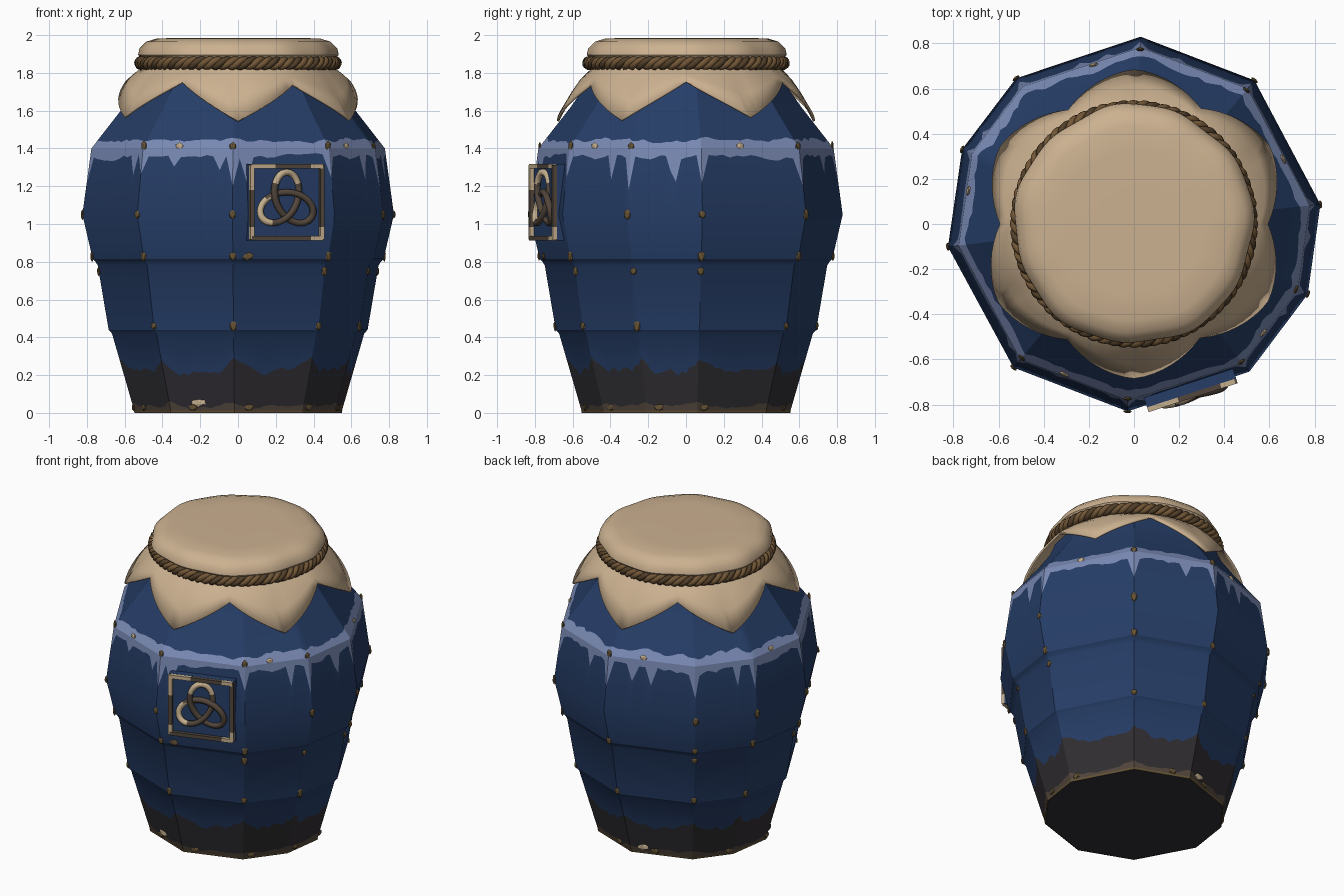
import bpy, bmesh, math, random
from mathutils import Vector, Matrix

random.seed(4)
if "Cube" in bpy.data.objects:
    bpy.data.objects.remove(bpy.data.objects["Cube"])


def material(name, *rgb):
    m = bpy.data.materials.new(name)
    m.use_nodes = True
    m.diffuse_color = (*rgb, 1)
    m.node_tree.nodes["Principled BSDF"].inputs["Base Color"].default_value = (*rgb, 1)
    return m


BLUE = material("blue_glaze", 0.019, 0.047, 0.135)
PALE = material("pale_blue_glaze", 0.19, 0.25, 0.45)
DARK = material("dark_clay", 0.030, 0.027, 0.032)
WORN = material("worn_brown", 0.085, 0.062, 0.045)
RUST = material("rust_brown", 0.13, 0.085, 0.035)
TAN = material("tan_wear", 0.56, 0.43, 0.27)
CLOTH = material("cloth", 0.60, 0.44, 0.28)
ROPE = material("rope_brown", 0.17, 0.095, 0.038)
ROPE_DARK = material("rope_dark", 0.085, 0.05, 0.022)


def add_object(name, bm, mats, angle=None):
    mesh = bpy.data.meshes.new(name)
    bmesh.ops.recalc_face_normals(bm, faces=bm.faces)
    bm.to_mesh(mesh)
    bm.free()
    for m in mats:
        mesh.materials.append(m)
    ob = bpy.data.objects.new(name, mesh)
    bpy.context.collection.objects.link(ob)
    if angle:
        bpy.ops.object.select_all(action="DESELECT")
        ob.select_set(True)
        bpy.context.view_layer.objects.active = ob
        bpy.ops.object.shade_smooth_by_angle(angle=math.radians(angle))
    return ob


def loft(bm, rings, mats):
    """Bridge closed rings of points; mats holds one material index per band."""
    loops = [[bm.verts.new(p) for p in ring] for ring in rings]
    n = len(loops[0])
    for low, high, mat in zip(loops, loops[1:], mats):
        for i in range(n):
            j = (i + 1) % n
            bm.faces.new((low[i], low[j], high[j], high[i])).material_index = mat
    return loops


def tube(name, paths, radius, mats, resolution=1):
    """Closed round tubes along point paths, turned into one mesh."""
    curve = bpy.data.curves.new(name, "CURVE")
    curve.dimensions = "3D"
    curve.bevel_depth = radius
    curve.bevel_resolution = resolution
    for path in paths:
        s = curve.splines.new("POLY")
        s.points.add(len(path) - 1)
        for p, co in zip(s.points, path):
            p.co = (*co, 1)
        s.use_cyclic_u = True
    temp = bpy.data.objects.new(name + "_path", curve)
    bpy.context.collection.objects.link(temp)
    bpy.context.view_layer.update()
    mesh = bpy.data.meshes.new_from_object(temp.evaluated_get(bpy.context.evaluated_depsgraph_get()))
    bpy.data.objects.remove(temp)
    mesh.materials.clear()
    for m in mats:
        mesh.materials.append(m)
    ob = bpy.data.objects.new(name, mesh)
    bpy.context.collection.objects.link(ob)
    return ob


# Jar outline: uneven ten-sided plan and side profile (height, radius)
CORNERS = [-92, -52, -22, 6, 50, 88, 129, 156.5, 187, 230]
PROFILE = [(0, .55), (.42, .672), (.44, .69), (.78, .748), (.8, .76), (.815, .775),
           (1.05, .83), (1.4, .782), (1.62, .61), (1.72, .54), (1.88, .47)]
STEPS = 14


def radius_at(z):
    for (z0, r0), (z1, r1) in zip(PROFILE, PROFILE[1:]):
        if z <= z1:
            return r0 + (r1 - r0) * (z - z0) / (z1 - z0)
    return PROFILE[-1][1]


def direction(deg):
    a = math.radians(deg)
    return Vector((math.cos(a), math.sin(a), 0))


def on_jar(side, t, z):
    a, b = direction(CORNERS[side % 10]), direction(CORNERS[(side + 1) % 10])
    p = a.lerp(b, t) * radius_at(z)
    p.z = z
    return p


columns = [(s, k / STEPS) for s in range(10) for k in range(STEPS)]


def ragged(base, noise, corner=0, drip=0):
    """Uneven heights round the jar, with peaks or drips at the corners."""
    out, walk = [], 0
    for s, t in columns:
        walk = .6 * walk + random.uniform(-noise, noise)
        near = max(0, 1 - 4 * min(t, 1 - t))
        z = base + walk + corner * near
        if drip and t == 0:
            z -= drip * random.uniform(.6, 1)
        elif drip and random.random() < .09:
            z -= drip * random.uniform(.3, .7)
        out.append(z)
    return out


# Jar body: bands of colour follow ragged rings
flat = lambda z: [z] * len(columns)
heights = [flat(0), ragged(.035, .008, .02), ragged(.215, .018, .06)]
heights += [flat(z) for z, _ in PROFILE[1:7]]
heights += [ragged(1.355, .012, 0, .17), flat(1.4), ragged(1.445, .012)]
heights += [flat(z) for z, _ in PROFILE[8:]]
rings = [[on_jar(s, t, z) for (s, t), z in zip(columns, row)] for row in heights]
bands = [3, 2] + [0] * 7 + [1, 1] + [0] * 3
bm = bmesh.new()
loops = loft(bm, rings, bands)
bm.faces.new(loops[0]).material_index = 2
bm.faces.new(loops[-1])
add_object("jar_body", bm, [BLUE, PALE, DARK, WORN], 26)

# Rust line round the foot
bm = bmesh.new()
loft(bm, [[on_jar(s, t, z) * 1.004 for s, t in columns] for z in (0, .012)], [0])
add_object("foot_rust", bm, [RUST])


# Chips in the glaze, mostly along the corners
def chip(bm, side, t, z, w, h, mat):
    p = on_jar(side, t, z)
    out = Vector((p.x, p.y, 0)).normalized()
    turn = Matrix.Rotation(math.atan2(out.y, out.x), 4, "Z")
    m = Matrix.Translation(p) @ turn @ Matrix.Diagonal((.009, w, h, 1))
    new = bmesh.ops.create_icosphere(bm, subdivisions=1, radius=1, matrix=m)
    for f in {f for v in new["verts"] for f in v.link_faces}:
        f.material_index = mat


bm = bmesh.new()
for side in range(10):
    for z in (.46, .75, .83, 1.05, 1.41):
        if random.random() < .75:
            chip(bm, side, 0, z, .02, random.uniform(.02, .035), 0)
    if side % 2:
        chip(bm, side, .4, 1.41, .025, .022, 1)
    chip(bm, side, random.random(), .03, .03, .02, 0)
for side, t, z, w in ((0, .15, .83, .035), (9, .45, .055, .045), (5, .2, .05, .05)):
    chip(bm, side, t, z, w, .024, 0 if z > .5 else 1)
add_object("glaze_chips", bm, [RUST, TAN])

# Cloth cover: puffed lid, pinched under the rope, skirt with six hanging points
COUNT = 96
LID = [(.12, 1.985), (.32, 1.985), (.43, 1.982), (.485, 1.965), (.52, 1.93),
       (.528, 1.895), (.5, 1.865), (.495, 1.83)]
angles = [360 * i / COUNT for i in range(COUNT)]


def cloth_point(deg, r, z):
    p = direction(deg) * r
    p.z = z
    return p


def skirt(deg, f):
    u = abs((deg - 30 + 30) % 60 - 30) / 30       # 0 at a point, 1 between points
    wob = math.sin(math.radians(deg * 2 + 40))
    r_edge = .688 - .098 * u ** 1.4 + .006 * wob
    z_edge = 1.555 + .195 * u + .012 * wob
    r = .495 + (r_edge - .495) * f ** .85
    z = 1.83 + (z_edge - 1.83) * f ** 1.15
    return cloth_point(deg, r, z)


def lid_wobble(deg):
    a = math.radians(deg)
    return 1 + .012 * math.sin(5 * a) + .009 * math.sin(11 * a + 1)


rings = [[cloth_point(a, r * lid_wobble(a), z) for a in angles] for r, z in LID]
rings += [[skirt(a, f) for a in angles] for f in (.3, .6, 1)]
bm = bmesh.new()
loops = loft(bm, rings, [0] * len(rings))
bm.faces.new(loops[0])
cloth = add_object("cloth_cover", bm, [CLOTH], 40)
solid = cloth.modifiers.new("thickness", "SOLIDIFY")
solid.thickness = .012

# Twisted rope from three strands
strands = []
for k in range(3):
    path = []
    for i in range(360):
        a = math.tau * i / 360
        twist = 24 * a + math.tau * k / 3
        r = .515 + .017 * math.cos(twist)
        path.append((r * math.cos(a), r * math.sin(a), 1.852 + .019 * math.sin(twist)))
    strands.append(path)
for name, paths, mat in (("rope_strands", strands[:2], ROPE), ("rope_dark_strand", strands[2:], ROPE_DARK)):
    tube(name, paths, .018, [mat])

# Square emblem on the front face, in its own frame: x along the face, y outward, z up
left, right = on_jar(0, 0, 1.05), on_jar(0, 1, 1.05)
along = (right - left).normalized()
outward = Vector((along.y, -along.x, 0))
origin = left.lerp(right, .52)
origin.z = 1.115
place = Matrix((along, outward, (0, 0, 1))).transposed().to_4x4()
place.translation = origin


def box(bm, center, size, mat=0):
    m = place @ Matrix.Translation(center) @ Matrix.Diagonal((*size, 1))
    new = bmesh.ops.create_cube(bm, size=1, matrix=m)
    for f in {f for v in new["verts"] for f in v.link_faces}:
        f.material_index = mat


bm = bmesh.new()
box(bm, (0, -.02, 0), (.415, .06, .405))
add_object("emblem_panel", bm, [BLUE])

# Frame bars in short pieces, some worn to tan
bm = bmesh.new()
worn = {("top", 0), ("top", 1), ("top", 5), ("left", 5), ("left", 4), ("left", 0), ("right", 0), ("bottom", 5)}
for i in range(6):
    c = (i - 2.5) * .066
    for name, spot, size in (("top", (c, .015, .19), (.066, .035, .024)),
                             ("bottom", (c, .015, -.19), (.066, .035, .024)),
                             ("left", (-.195, .015, c), (.024, .035, .066)),
                             ("right", (.195, .015, c), (.024, .035, .066))):
        box(bm, spot, size, int((name, i) in worn))
add_object("emblem_frame", bm, [WORN, TAN])

# Three-looped knot, worn on its upper and left loops
path = []
for i in range(120):
    t = math.tau * i / 120
    path.append(place @ Vector((.053 * (math.sin(t) + 2 * math.sin(2 * t)),
                                .018 + .012 * math.sin(3 * t),
                                .053 * (2 * math.cos(2 * t) - math.cos(t)))))
knot = tube("emblem_knot", [path], .019, [WORN, TAN])
for f in knot.data.polygons:
    p = place.inverted() @ f.center
    if p.z > .1 or (p.x < -.085 and p.z < .02):
        f.material_index = 1
